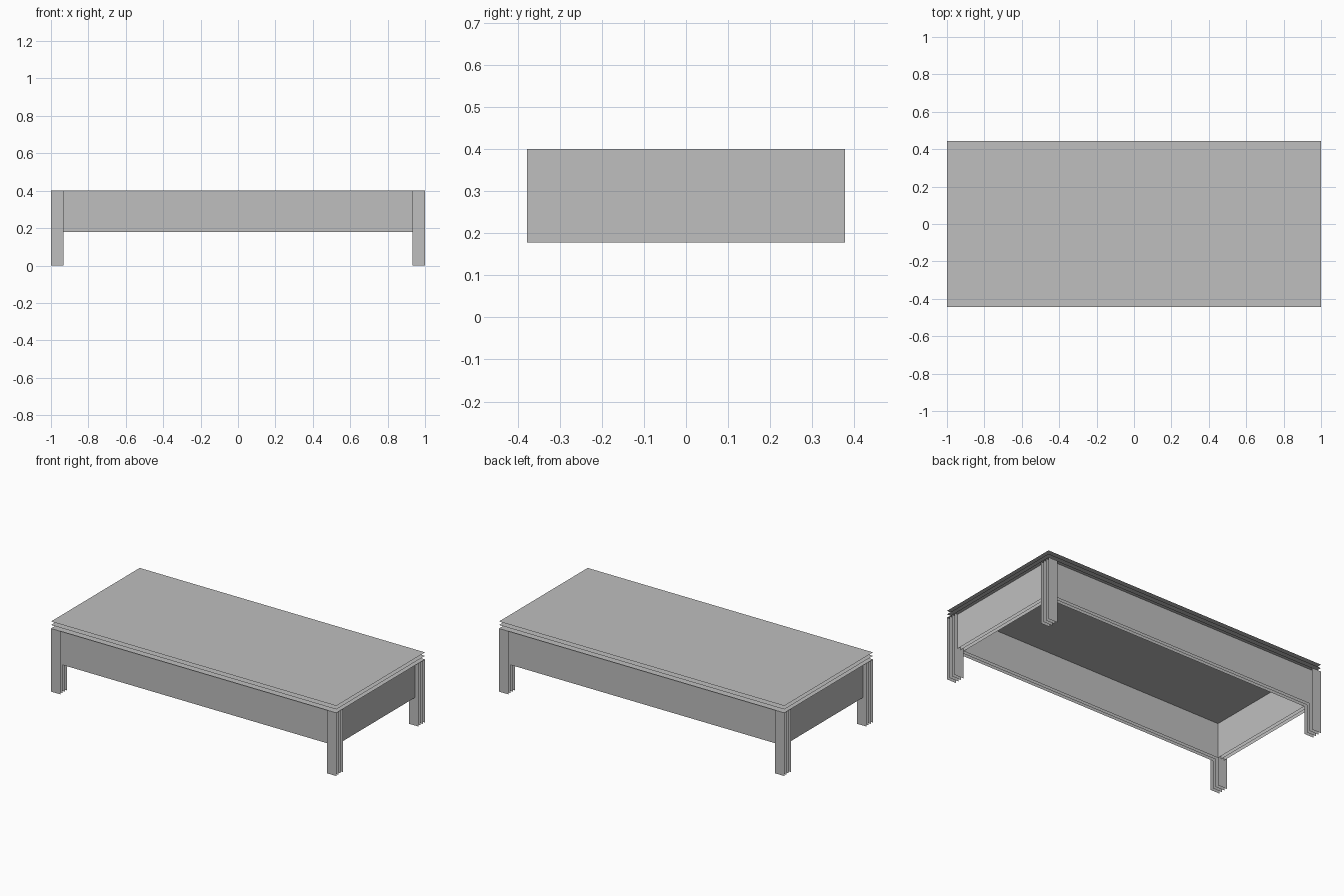
import bpy
import bmesh
from mathutils import Vector

cube = bpy.data.objects.get("Cube")
if cube:
    bpy.data.objects.remove(cube, do_unlink=True)

# Overall sizes
HALF_X, HALF_Y = 1.0, 0.444
SHEET = 0.0222            # spacing between layered sheets
LEG = 3 * SHEET           # leg width and depth
TOP_Z, APRON_Z = 0.4, 0.178
IN_X, IN_Y = HALF_X - LEG, HALF_Y - LEG

grey = bpy.data.materials.new("light_grey")
grey.use_nodes = True
colour = (0.52, 0.52, 0.52, 1)
grey.diffuse_color = colour
grey.node_tree.nodes["Principled BSDF"].inputs["Base Color"].default_value = colour


def sheets(name, corner, u, v, step, count):
    """Thin rectangle spanned by u and v, repeated along step."""
    corner, u, v = Vector(corner), Vector(u), Vector(v)
    # Face the outermost sheet away from the rest of the stack
    if u.cross(v).dot(Vector(step)) > 0:
        u, v = v, u
    bm = bmesh.new()
    bm.faces.new([bm.verts.new(p) for p in (corner, corner + u, corner + u + v, corner + v)])
    mesh = bpy.data.meshes.new(name)
    bm.to_mesh(mesh)
    bm.free()
    mesh.materials.append(grey)
    obj = bpy.data.objects.new(name, mesh)
    bpy.context.collection.objects.link(obj)
    layers = obj.modifiers.new("layers", "ARRAY")
    layers.count = count
    layers.use_relative_offset = False
    layers.use_constant_offset = True
    layers.constant_offset_displace = step
    return obj


# Layered table top
sheets("table_top", (-HALF_X, -HALF_Y, TOP_Z + 2 * SHEET),
       (2 * HALF_X, 0, 0), (0, 2 * HALF_Y, 0), (0, 0, -SHEET), 3)

rise = (0, 0, TOP_Z - APRON_Z)
for sy, end in ((-1, "front"), (1, "back")):
    # Long apron, set one sheet behind the leg faces
    sheets(end + "_apron", (-IN_X, sy * (HALF_Y - SHEET), APRON_Z),
           (2 * IN_X, 0, 0), rise, (0, -sy * SHEET, 0), 3)
    # Corner legs
    for sx, side in ((1, "left"), (-1, "right")):
        sheets(f"{end}_{side}_leg", (sx * HALF_X, sy * HALF_Y, 0),
               (-sx * LEG, 0, 0), (0, 0, TOP_Z), (0, -sy * SHEET, 0), 4)

# Short aprons
for sx, side in ((1, "left"), (-1, "right")):
    sheets(side + "_apron", (sx * (HALF_X - SHEET), -IN_Y, APRON_Z),
           (0, 2 * IN_Y, 0), rise, (-sx * SHEET, 0, 0), 3)
